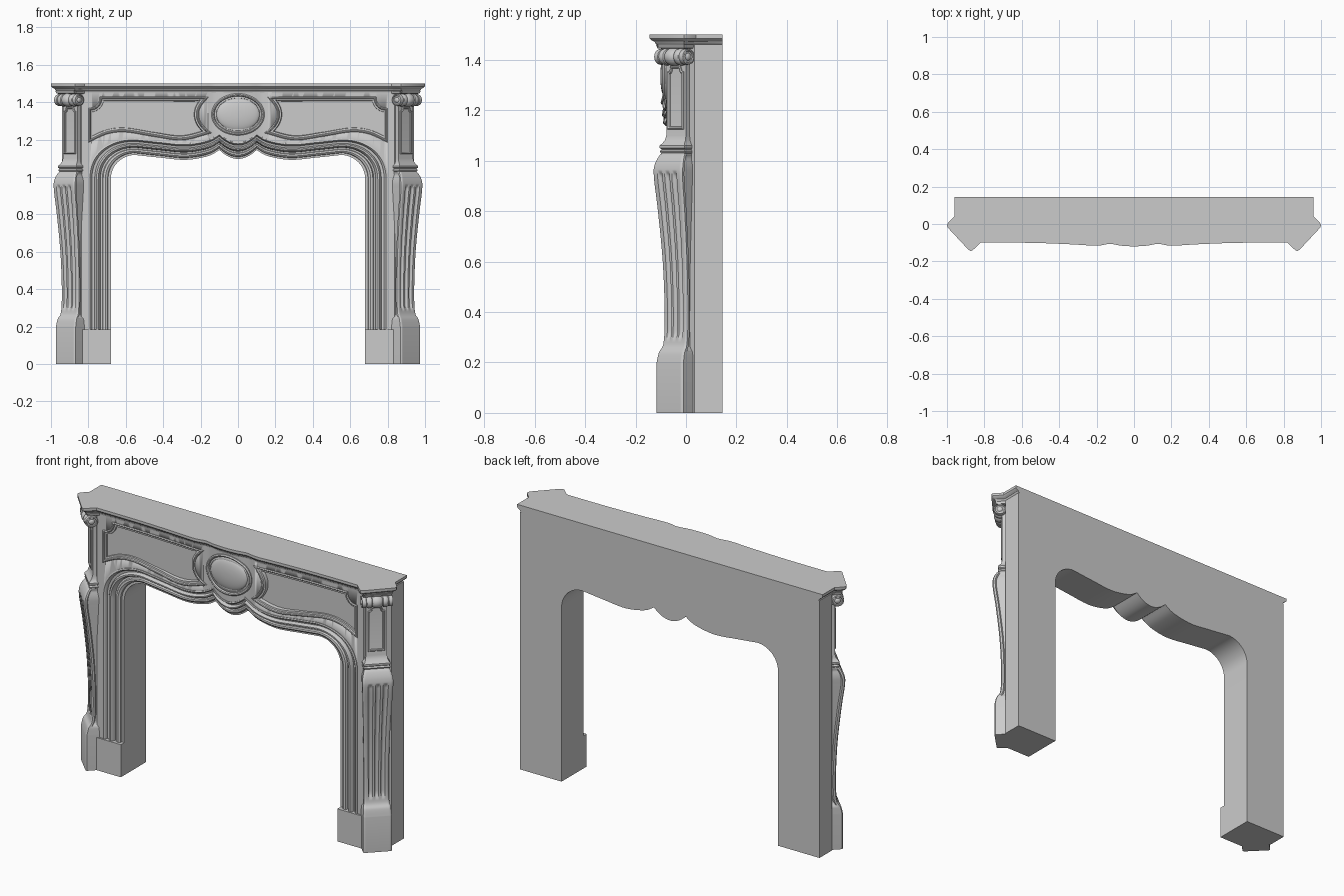
import bpy, bmesh
from math import sin, cos, pi, sqrt, asin

if "Cube" in bpy.data.objects:
    bpy.data.objects.remove(bpy.data.objects["Cube"])


def loft(name, rings, cyclic=False, mirror=False, angle=0.6):
    """Skin a list of equal-length closed rings; cap the ends unless cyclic."""
    bm = bmesh.new()
    vs = [[bm.verts.new(p) for p in r] for r in rings]
    n, m = len(rings), len(rings[0])
    for i in range(n if cyclic else n - 1):
        a, b = vs[i], vs[(i + 1) % n]
        for j in range(m):
            k = (j + 1) % m
            bm.faces.new((a[j], a[k], b[k], b[j]))
    if not cyclic:
        bm.faces.new(vs[0])
        bm.faces.new(vs[-1])
    bmesh.ops.recalc_face_normals(bm, faces=bm.faces)
    me = bpy.data.meshes.new(name)
    bm.to_mesh(me)
    bm.free()
    ob = bpy.data.objects.new(name, me)
    bpy.context.collection.objects.link(ob)
    bpy.ops.object.select_all(action='DESELECT')
    bpy.context.view_layer.objects.active = ob
    ob.select_set(True)
    bpy.ops.object.shade_smooth_by_angle(angle=angle)
    if mirror:
        ob.modifiers.new("mirror", 'MIRROR').use_mirror_merge = False
    return ob


def catmull(keys, n=8):
    """Smooth curve through key tuples."""
    k = [keys[0]] + list(keys) + [keys[-1]]
    out = []
    for i in range(1, len(k) - 2):
        for s in range(n):
            t = s / n
            out.append(tuple(0.5 * (2 * b + (c - a) * t + (2 * a - 5 * b + 4 * c - d) * t * t
                                    + (3 * b - a - 3 * c + d) * t ** 3)
                             for a, b, c, d in zip(k[i - 1], k[i], k[i + 1], k[i + 2])))
    return out + [tuple(keys[-1])]


def interp(pts, x):
    for (a, u), (b, v) in zip(pts, pts[1:]):
        if x <= b:
            return u + (v - u) * (x - a) / max(b - a, 1e-9)
    return pts[-1][1]


def offset(path, d):
    """Mitred offset of a closed counter-clockwise 2D path, positive outward."""
    out = []
    for i, p in enumerate(path):
        ns = []
        for a, b in ((path[i - 1], p), (p, path[(i + 1) % len(path)])):
            l = max(sqrt((b[0] - a[0]) ** 2 + (b[1] - a[1]) ** 2), 1e-9)
            ns.append(((b[1] - a[1]) / l, (a[0] - b[0]) / l))
        (ax, ay), (bx, by) = ns
        s = d / max(1 + ax * bx + ay * by, 0.4)
        out.append((p[0] + (ax + bx) * s, p[1] + (ay + by) * s))
    return out


# gentle forward swell of the frieze and shelf
SWELL = catmull([(0, .02), (.07, .016), (.13, .006), (.2, .016), (.35, .008), (.6, 0), (1.1, 0)])


def front(x, h=0):
    return -.07 - interp(SWELL, abs(x)) - h


def frame(name, path, profile, mirror=False):
    """Moulded frame lying on the frieze face."""
    rings = [[(x, front(x, h), z) for x, z in offset(path, o)] for o, h in profile]
    return loft(name, rings, cyclic=True, mirror=mirror)


# opening curve (inner) and outer edge of the arch moulding, right half
top = [(x / 80, 1.097 + .048 * (x / 8) ** 2) for x in range(8)]
top += catmull([(.1, 1.145), (.16, 1.112), (.28, 1.092), (.42, 1.104), (.55, 1.118)])
inner = list(top)
outer = [(x, z + .087) for x, z in top]
for i in range(1, 17):
    a = pi / 2 * (1 - i / 16)
    inner.append((.55 + .13 * cos(a), .99 + .128 * sin(a)))
    outer.append((.55 + .25 * cos(a) ** .9 if i < 16 else .80, .99 + .215 * sin(a) ** .9))
outer[-1] = (.80, .99)
inner.append((.68, .18))
outer.append((.80, .18))


def both(half):
    return [(-x, z) for x, z in reversed(half[1:])] + half


# main body with straight-through opening and chamfered front corners
body_rings = []
for y, X in ((.145, .94), (.033, .94), (-.04, .867)):
    poly = [(-.68, 0)] + both(inner) + [(.68, 0), (X, 0), (X, 1.46), (-X, 1.46), (-X, 0)]
    body_rings.append([(x, y, z) for x, z in poly])
loft("surround_body", body_rings)

# stepped moulding following the arch
PROF = [(0, -.04), (0, -.05), (.12, -.05), (.14, -.06), (.24, -.066), (.34, -.064), (.38, -.054),
        (.46, -.05), (.49, -.066), (.56, -.076), (.64, -.076), (.7, -.066), (.72, -.056),
        (.84, -.058), (.87, -.07), (.93, -.077), (1, -.074), (1, -.04)]
rings = []
for (ix, iz), (ox, oz) in zip(both(inner), both(outer)):
    ring = []
    for s, y in PROF:
        x = ix + (ox - ix) * s
        b = interp(SWELL, abs(x)) if y < -.04 else 0
        ring.append((x, y - b * (.3 + .7 * s), iz + (oz - iz) * s))
    rings.append(ring)
loft("arch_moulding", rings, angle=0.5)

# frieze slab
cols = [(x / 50, interp(outer[:-1], abs(x / 50))) for x in range(-40, 41)]
cols = [(-.837, .18), (-.8005, .18)] + cols + [(.8005, .18), (.837, .18)]
rings = []
for x, z in cols:
    xb = x * .867 / .837 if abs(x) > .83 else x
    rings.append([(x, front(x), z), (x, front(x), 1.46), (xb, -.04, 1.46), (xb, -.04, z)])
frieze = loft("frieze", rings)

# sunken panels with moulded frames
panel = catmull([(.162, 1.24), (.3, 1.207), (.45, 1.226), (.6, 1.25), (.7, 1.24), (.79, 1.2)])
panel += [(.79 - .06 * sin(i * pi / 16), 1.42 - .06 * cos(i * pi / 16)) for i in range(9)]
panel += [(.73 - .0555 * i, 1.42) for i in range(1, 10)]
a0, a1 = asin(.085 / .14), asin(-.095 / .14)
panel += [(.22 * cos(a0 + (a1 - a0) * i / 14), 1.335 + .14 * sin(a0 + (a1 - a0) * i / 14))
          for i in range(14)]
cutter = loft("panel_cutter", [[(x, y, z) for x, z in panel] for y in (-.2, -.06)], mirror=True)
cutter.hide_render = True
cut = frieze.modifiers.new("panels", 'BOOLEAN')
cut.operation, cut.solver, cut.object = 'DIFFERENCE', 'EXACT', cutter
bpy.context.view_layer.objects.active = frieze
bpy.ops.object.modifier_apply(modifier="panels")
bpy.data.objects.remove(cutter)
frame("panel_frame", panel, [(.01, -.005), (.01, .004), (.005, .008), (0, .006), (-.003, -.001),
                             (-.012, -.002), (-.015, -.02), (0, -.02)], mirror=True)

# oval medallion
oval = [(.13 * cos(i * pi / 32), 1.335 + .1 * sin(i * pi / 32)) for i in range(64)]
frame("medallion_frame", oval, [(.012, -.01), (.012, .006), (.006, .011), (0, .009), (-.004, .002),
                                (-.012, .004), (-.015, -.01)])
rings = []
for i in range(10):
    r, h = cos(i * pi / 20), sin(i * pi / 20)
    rings.append([(x * .885 * r, -.08 - .022 * h, 1.335 + (z - 1.335) * .885 * r) for x, z in oval])
loft("medallion", rings)

# mantel shelf: moulded edge, flat back
half = [(.82, -.1), (.86, -.138), (.872, -.145), (.885, -.138), (.995, -.02), (1, -.008),
        (.995, .005), (.96, .04), (.96, .145)]
plan = [(x / 50, front(x / 50, .03)) for x in range(-40, 41)]
plan = [(-x, y) for x, y in reversed(half)] + plan + half
rings = []
for z, o in ((1.452, -.03), (1.46, -.028), (1.464, -.022), (1.472, -.018), (1.477, -.008),
             (1.482, -.003), (1.485, 0), (1.5, 0)):
    ring = [(x, y, z) for x, y in offset(plan, o)]
    ring[0], ring[-1] = (ring[0][0], .145, z), (ring[-1][0], .145, z)
    rings.append(ring)
loft("mantel_shelf", rings)

# plinth under the arch moulding
loft("inner_plinth", [[(.68, y, 0), (.835, y, 0), (.835, y, .185), (.68, y, .185)]
                      for y in (-.04, -.08)], mirror=True)


def corner(t, d, z):
    """Point on the 45 degree corner: t across, d outward."""
    return (.8825 + (t + d) / sqrt(2), -.025 + (t - d) / sqrt(2), z)


def ramp(z, lo, hi, s):
    return max(0, min(1, (z - lo) / s, (hi - z) / s))


# fluted console leg on its block
keys = [(.2, .075, .06), (.24, .072, .05), (.28, .066, .03), (.4, .065, .025), (.6, .068, .033),
        (.8, .075, .053), (.93, .08, .07), (.98, .08, .068), (1.02, .07, .05), (1.035, .06, .03)]
rings = []
for z, w, d in [(0, .075, .06)] + catmull(keys, 8):
    rim, flute = .009 * ramp(z, .24, 1.03, .02), .011 * ramp(z, .29, .96, .02)
    c = w - rim
    ring = [(-c, -.04), (-c, d - .022), (-w, d - .016)]
    for j in range(49):
        t = j / 24 - 1
        g = max(0, 1 - (min(abs(t - q) for q in (-.5, 0, .5)) / .15) ** 2)
        edge = .006 * max(0, (abs(t) - .85) / .15) ** 2
        ring.append((w * t, d - flute * sqrt(g) - edge))
    ring += [(w, d - .016), (c, d - .022), (c, -.04)]
    rings.append([corner(t, e, z) for t, e in ring])
loft("console_leg", rings, mirror=True)

# collar, upper pier and cap
rings = [[corner(t, d, z) for t, d in ((-w, -.04), (-w, e), (w, e), (w, -.04))]
         for z, w, e in ((1.025, .06, .03), (1.03, .068, .038), (1.038, .07, .042), (1.045, .064, .036),
                         (1.05, .07, .042), (1.06, .07, .042), (1.068, .063, .036), (1.08, .058, .026),
                         (1.1, .055, .02), (1.443, .055, .02), (1.446, .075, .05), (1.46, .078, .055))]
loft("upper_pier", rings, mirror=True)

# shouldered frame on the pier face
shape = [(.038, 1.13), (.038, 1.345)]
shape += [(.038 - .012 * sin(i * pi / 8), 1.36 - .012 * cos(i * pi / 8)) for i in range(5)]
shape += [(.022, 1.37)]
shape = shape + [(-x, z) for x, z in reversed(shape)]
rings = [[corner(t, .02 + h, z) for t, z in offset(shape, o)]
         for o, h in ((.006, -.002), (.006, .004), (.002, .008), (-.003, .006), (-.006, -.002))]
loft("pier_frame", rings, cyclic=True, mirror=True)

# bobbin scroll capital
half = [(0, .04), (.012, .039), (.022, .034), (.026, .03), (.03, .035), (.042, .038), (.054, .034),
        (.057, .03), (.06, .034), (.07, .035), (.08, .033), (.081, .027), (.077, .024), (.077, .016),
        (.081, .013), (.084, .007)]
prof = [(-t, r) for t, r in reversed(half[1:])] + half
rings = [[corner(t, .03 + r * cos(i * pi / 14), 1.412 + .92 * r * sin(i * pi / 14)) for i in range(28)]
         for t, r in prof]
loft("scroll_capital", rings, mirror=True)
